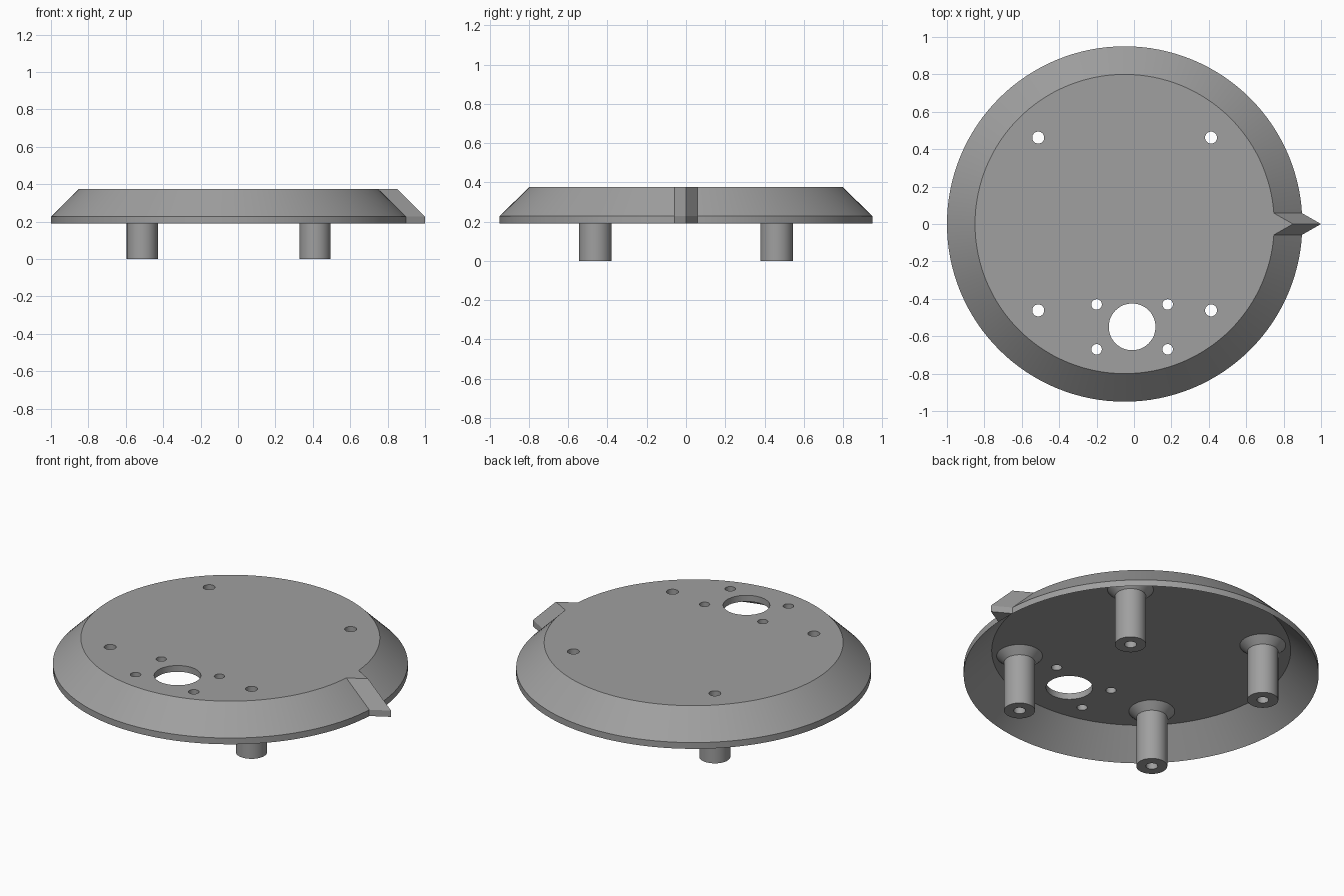
import bpy, bmesh, math

if "Cube" in bpy.data.objects:
    bpy.data.objects.remove(bpy.data.objects["Cube"])

CX = -0.05                      # disc axis
PLATE_Z, TOP_Z = 0.338, 0.375   # underside and top of the plate
RIM_Z, RIM_TOP = 0.19, 0.227

grey = bpy.data.materials.new("mid grey")
grey.diffuse_color = (0.35, 0.35, 0.35, 1)
grey.use_nodes = True
grey.node_tree.nodes["Principled BSDF"].inputs["Base Color"].default_value = grey.diffuse_color


def add_lathe(bm, profile, centre, segments, closed=True):
    """Revolve (radius, z) points about a vertical axis."""
    cx, cy = centre
    rings = []
    for r, z in profile:
        if r == 0:
            rings.append([bm.verts.new((cx, cy, z))] * segments)
        else:
            rings.append([bm.verts.new((cx + r * math.cos(math.tau * i / segments),
                                        cy + r * math.sin(math.tau * i / segments), z))
                          for i in range(segments)])
    pairs = list(zip(rings, rings[1:]))
    if closed:
        pairs.append((rings[-1], rings[0]))
    for a, b in pairs:
        for i in range(segments):
            j = (i + 1) % segments
            bm.faces.new(list(dict.fromkeys((a[i], a[j], b[j], b[i]))))


def finish(name, bm):
    bmesh.ops.recalc_face_normals(bm, faces=bm.faces)
    mesh = bpy.data.meshes.new(name)
    bm.to_mesh(mesh)
    bm.free()
    mesh.materials.append(grey)
    obj = bpy.data.objects.new(name, mesh)
    bpy.context.collection.objects.link(obj)
    return obj


def activate(obj):
    bpy.ops.object.select_all(action='DESELECT')
    obj.select_set(True)
    bpy.context.view_layer.objects.active = obj


def smooth(obj):
    activate(obj)
    bpy.ops.object.shade_smooth_by_angle(angle=math.radians(30))


# Hollow lid with a sloped skirt
bm = bmesh.new()
add_lathe(bm, [(0, PLATE_Z), (0.80, PLATE_Z), (0.95, RIM_Z),
               (0.95, RIM_TOP), (0.80, TOP_Z), (0, TOP_Z)], (CX, 0), 128, closed=False)
lid = finish("lid", bm)

# Holes: large opening, four small fixings, four post bores
posts = [(CX + sx * 0.462, sy * 0.462) for sx in (-1, 1) for sy in (-1, 1)]
holes = [((-0.01, -0.55), 0.125)]
holes += [((-0.01 + sx * 0.19, -0.55 + sy * 0.12), 0.028) for sx in (-1, 1) for sy in (-1, 1)]
holes += [(p, 0.032) for p in posts]
bm = bmesh.new()
for centre, r in holes:
    add_lathe(bm, [(0, 0.25), (r, 0.25), (r, 0.45), (0, 0.45)], centre, 48, closed=False)
cutter = finish("hole_cutter", bm)
cutter.hide_render = True
cut = lid.modifiers.new("holes", 'BOOLEAN')
cut.operation, cut.solver, cut.object = 'DIFFERENCE', 'EXACT', cutter
activate(lid)
bpy.ops.object.modifier_apply(modifier=cut.name)
bpy.data.objects.remove(cutter)
smooth(lid)

# Bored posts with flared tops
for n, p in enumerate(posts, 1):
    bm = bmesh.new()
    add_lathe(bm, [(0.032, 0), (0.083, 0), (0.083, PLATE_Z - 0.04),
                   (0.123, PLATE_Z), (0.032, PLATE_Z)], p, 48)
    smooth(finish(f"post_{n}", bm))

# Pointer: triangular prism running down the skirt
bm = bmesh.new()
levels = [(0.75, TOP_Z), (0.90, RIM_TOP), (0.90, RIM_Z)]
rows = [[bm.verts.new(c) for c in ((x - 0.002, -0.058, z), (x + 0.10, 0, z), (x - 0.002, 0.058, z))]
        for x, z in levels]
bm.faces.new(rows[0])
bm.faces.new(rows[-1])
for a, b in zip(rows, rows[1:]):
    for i in range(3):
        j = (i + 1) % 3
        bm.faces.new((a[i], a[j], b[j], b[i]))
finish("pointer", bm)
